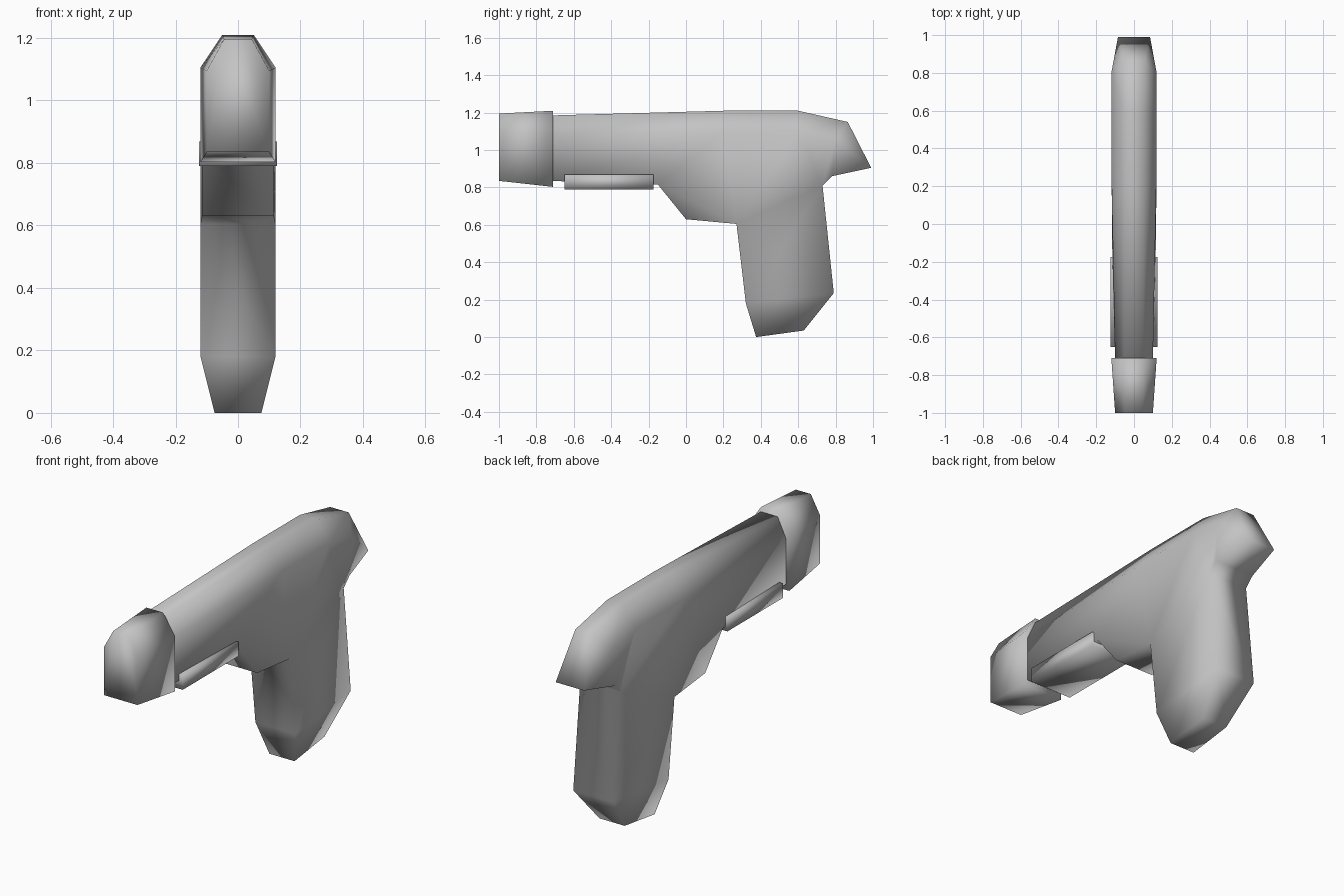
import bpy
import bmesh

if "Cube" in bpy.data.objects:
    bpy.data.objects.remove(bpy.data.objects["Cube"], do_unlink=True)

GREY = (0.55, 0.55, 0.55, 1)
grey = bpy.data.materials.new("plain grey")
grey.use_nodes = True
grey.diffuse_color = GREY
grey.node_tree.nodes["Principled BSDF"].inputs["Base Color"].default_value = GREY


def mirrored_solid(name, points, side_faces, rim):
    """Mirror side faces across x and join both sides with strips along the rim."""
    bm = bmesh.new()
    left = {k: bm.verts.new((w, y, z)) for k, (y, z, w) in points.items()}
    right = {k: bm.verts.new((-w, y, z)) for k, (y, z, w) in points.items()}
    for face in side_faces:
        keys = face.split()
        bm.faces.new([left[k] for k in keys])
        bm.faces.new([right[k] for k in reversed(keys)])
    keys = rim.split()
    for a, b in zip(keys, keys[1:] + keys[:1]):
        bm.faces.new((left[a], left[b], right[b], right[a]))
    bmesh.ops.recalc_face_normals(bm, faces=bm.faces)
    for f in bm.faces:
        f.smooth = True
    mesh = bpy.data.meshes.new(name)
    bm.to_mesh(mesh)
    bm.free()
    mesh.materials.append(grey)
    ob = bpy.data.objects.new(name, mesh)
    bpy.context.collection.objects.link(ob)
    return ob


# Body, trigger block and grip: side points as (y, z, half width)
body = {
    "ridge0": (-0.72, 1.185, 0.05), "ridge1": (0.2, 1.21, 0.05),
    "ridge2": (0.6, 1.21, 0.05), "ridge3": (0.865, 1.15, 0.055),
    "edge0": (-0.72, 1.08, 0.10), "edge1": (0.2, 1.1, 0.118),
    "edge2": (0.6, 1.1, 0.12), "edge3": (0.8, 1.06, 0.12),
    "lip": (0.99, 0.905, 0.085), "heel": (0.78, 0.86, 0.12),
    "neck": (0.73, 0.81, 0.12), "back": (0.79, 0.235, 0.12),
    "toe_b": (0.63, 0.035, 0.075), "toe_f": (0.375, 0, 0.075),
    "front": (0.32, 0.18, 0.12), "crook": (0.27, 0.605, 0.12),
    "guard": (0, 0.63, 0.115), "step": (-0.15, 0.815, 0.115),
    "nose": (-0.72, 0.835, 0.10),
}
mirrored_solid("body_and_grip", body, [
    "nose step edge1 edge0", "step guard crook edge1",
    "crook neck edge2 edge1", "neck heel edge3 edge2", "heel lip edge3",
    "front back neck crook", "toe_f toe_b back front",
    "edge0 edge1 ridge1 ridge0", "edge1 edge2 ridge2 ridge1",
    "edge2 edge3 ridge3 ridge2", "edge3 lip ridge3",
    "nose edge0 ridge0",
], "ridge0 ridge1 ridge2 ridge3 lip heel neck back toe_b toe_f "
   "front crook guard step nose")

# Flared muzzle block with chamfered top
muzzle = {
    "top_f": (-1, 1.195, 0.045), "edge_f": (-1, 1.095, 0.10),
    "low_f": (-1, 0.835, 0.10),
    "top_b": (-0.71, 1.21, 0.05), "edge_b": (-0.71, 1.105, 0.12),
    "low_b": (-0.71, 0.803, 0.12),
}
mirrored_solid("muzzle", muzzle, [
    "low_f low_b edge_b edge_f", "edge_f edge_b top_b top_f",
    "low_f edge_f top_f", "low_b edge_b top_b",
], "top_f top_b low_b low_f")

# Under-barrel rail
rail = {
    "top_f": (-0.65, 0.868, 0.125), "top_b": (-0.175, 0.868, 0.125),
    "low_b": (-0.175, 0.79, 0.125), "low_f": (-0.65, 0.79, 0.125),
}
mirrored_solid("under_rail", rail, ["top_f top_b low_b low_f"],
               "top_f top_b low_b low_f")
